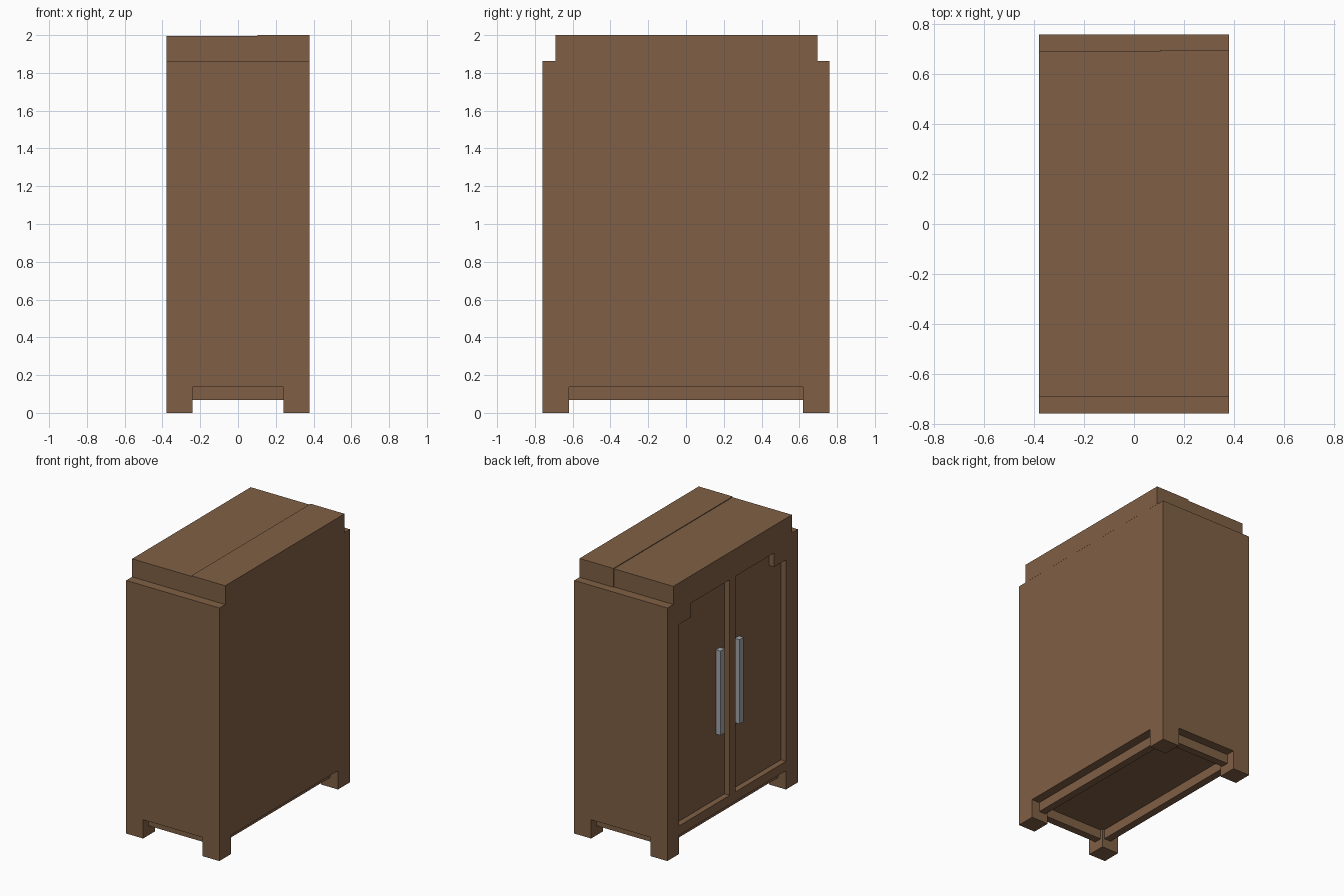
import bpy, bmesh

if "Cube" in bpy.data.objects:
    bpy.data.objects.remove(bpy.data.objects["Cube"])

U = 2 / 29                      # module of the design
HX, HY = 5.5 * U, 11 * U        # half depth and half width


def material(name, rgb):
    m = bpy.data.materials.new(name)
    m.diffuse_color = (*rgb, 1)
    m.use_nodes = True
    m.node_tree.nodes["Principled BSDF"].inputs["Base Color"].default_value = m.diffuse_color
    return m


WOOD = material("brown wood", (0.216, 0.117, 0.06))
METAL = material("grey metal", (0.36, 0.38, 0.40))


def prism(name, outline, x0, x1, mat):
    """Extrude a (y, z) outline along x."""
    bm = bmesh.new()
    face = bm.faces.new([bm.verts.new((x0, y, z)) for y, z in outline])
    ext = bmesh.ops.extrude_face_region(bm, geom=[face])
    verts = [g for g in ext["geom"] if isinstance(g, bmesh.types.BMVert)]
    bmesh.ops.translate(bm, verts=verts, vec=(x1 - x0, 0, 0))
    bmesh.ops.recalc_face_normals(bm, faces=bm.faces)
    mesh = bpy.data.meshes.new(name)
    bm.to_mesh(mesh)
    bm.free()
    mesh.materials.append(mat)
    ob = bpy.data.objects.new(name, mesh)
    bpy.context.collection.objects.link(ob)
    return ob


def box(name, x0, x1, y0, y1, z0, z1, mat=WOOD):
    return prism(name, [(y0, z0), (y1, z0), (y1, z1), (y0, z1)], x0, x1, mat)


# Cabinet body with stepped shoulders
half = [(HY, 2 * U), (HY, 27 * U), (10 * U, 27 * U), (10 * U, 1.995)]
body = prism("cabinet_body", half + [(-y, z) for y, z in reversed(half)], -HX, HX, WOOD)

# Two recessed door openings on the -x side, each with a stepped outer corner
opening = [(0.5 * U, 3 * U), (9 * U, 3 * U), (9 * U, 24.5 * U),
           (7 * U, 24.5 * U), (7 * U, 26 * U), (0.5 * U, 26 * U)]
for s in (-1, 1):
    cutter = prism("door_cutter", [(s * y, z) for y, z in opening],
                   -HX - 0.1, -HX + 0.042, WOOD)
    cutter.hide_render = True
    mod = body.modifiers.new("door_recess", "BOOLEAN")
    mod.operation = "DIFFERENCE"
    mod.solver = "EXACT"
    mod.object = cutter
    bpy.context.view_layer.objects.active = body
    bpy.ops.object.modifier_apply(modifier=mod.name)
    bpy.data.objects.remove(cutter)

    # Door handle
    box("door_handle", -HX + 0.004, -HX + 0.042, *sorted((s * 0.086, s * 0.135)),
        0.685, 1.305, METAL)

# Slightly raised crown strip along the +x edge
box("crown_strip", 1.5 * U, HX + 0.0005, -10 * U - 0.001, 0.696, 27 * U, 2.0)

# Square feet
for sx in (-1, 1):
    for sy in (-1, 1):
        box("foot", *sorted((sx * (HX - 2 * U), sx * HX)),
            *sorted((sy * (HY - 2 * U), sy * HY)), 0, 2 * U)

# Recessed rails between the feet
IN, TH = 0.065, 0.055
for s in (-1, 1):
    box("long_rail", *sorted((s * (HX - IN), s * (HX - IN - TH))),
        -HY + 2 * U, HY - 2 * U, U, 2 * U)
    box("short_rail", -HX + 2 * U, HX - 2 * U,
        *sorted((s * (HY - IN), s * (HY - IN - TH))), U, 2 * U)
